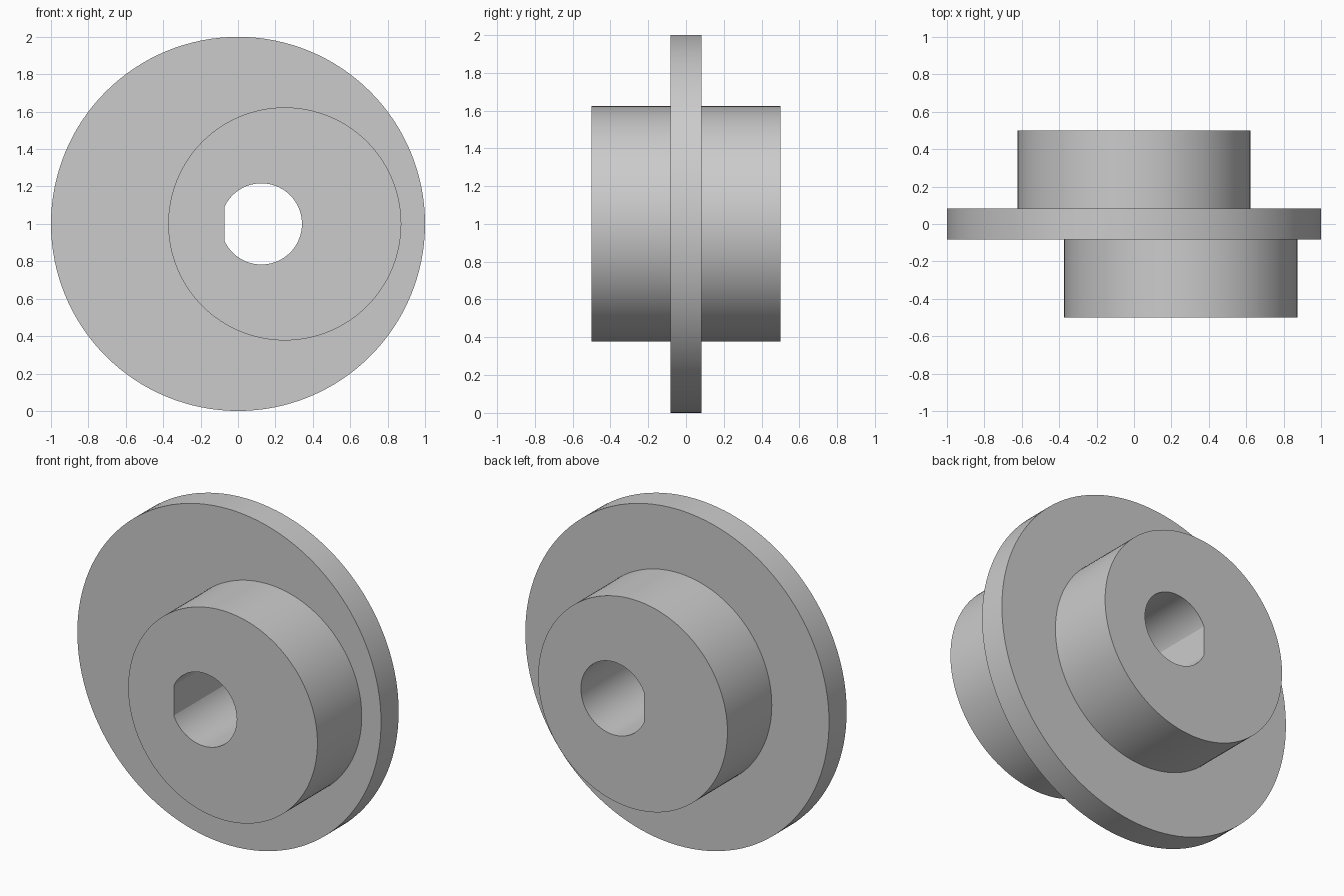
import bpy
import bmesh
import math

cube = bpy.data.objects.get("Cube")
if cube:
    bpy.data.objects.remove(cube, do_unlink=True)

SEGMENTS = 128
CENTRE_Z = 1.0

steel = bpy.data.materials.new("plain grey")
steel.use_nodes = True
grey = (0.6, 0.6, 0.6, 1)
steel.diffuse_color = grey
steel.node_tree.nodes["Principled BSDF"].inputs["Base Color"].default_value = grey


def extruded(name, outline, y0, y1):
    """Solid made by extruding an x-z outline from y0 to y1."""
    bm = bmesh.new()
    face = bm.faces.new([bm.verts.new((x, y0, z)) for x, z in outline])
    result = bmesh.ops.extrude_face_region(bm, geom=[face])
    moved = [v for v in result["geom"] if isinstance(v, bmesh.types.BMVert)]
    bmesh.ops.translate(bm, verts=moved, vec=(0, y1 - y0, 0))
    bmesh.ops.recalc_face_normals(bm, faces=bm.faces)
    mesh = bpy.data.meshes.new(name)
    bm.to_mesh(mesh)
    bm.free()
    mesh.materials.append(steel)
    obj = bpy.data.objects.new(name, mesh)
    bpy.context.collection.objects.link(obj)
    return obj


def arc(cx, radius, half_angle=math.pi, closed=True):
    """Points of a circle, or of an arc centred on the +x direction."""
    steps = SEGMENTS if closed else SEGMENTS - 1
    angles = [-half_angle + 2 * half_angle * i / steps for i in range(SEGMENTS)]
    return [(cx + radius * math.cos(a), CENTRE_Z + radius * math.sin(a)) for a in angles]


def combine(target, other, operation):
    mod = target.modifiers.new(operation.title(), "BOOLEAN")
    mod.operation = operation
    mod.solver = "EXACT"
    mod.object = other
    bpy.context.view_layer.objects.active = target
    bpy.ops.object.modifier_apply(modifier=mod.name)
    bpy.data.objects.remove(other, do_unlink=True)


# Flange with an offset boss on the front and a centred boss on the back
wheel = extruded("flanged_eccentric_wheel", arc(0, 1.0), -0.083, 0.083)
front_boss = extruded("front_boss", arc(0.25, 0.623), -0.5, -0.04)
back_boss = extruded("back_boss", arc(0, 0.623), 0.04, 0.5)
combine(wheel, front_boss, "UNION")
combine(wheel, back_boss, "UNION")

# D-shaped shaft bore, flat towards -x
bore_x, bore_radius, flat_x = 0.125, 0.217, -0.073
half_angle = math.acos((flat_x - bore_x) / bore_radius)
bore = extruded("shaft_bore", arc(bore_x, bore_radius, half_angle, False), -0.7, 0.7)
combine(wheel, bore, "DIFFERENCE")

# Smooth round walls, crisp rims
bpy.ops.object.select_all(action="DESELECT")
wheel.select_set(True)
bpy.context.view_layer.objects.active = wheel
bpy.ops.object.shade_smooth_by_angle(angle=math.radians(20))
